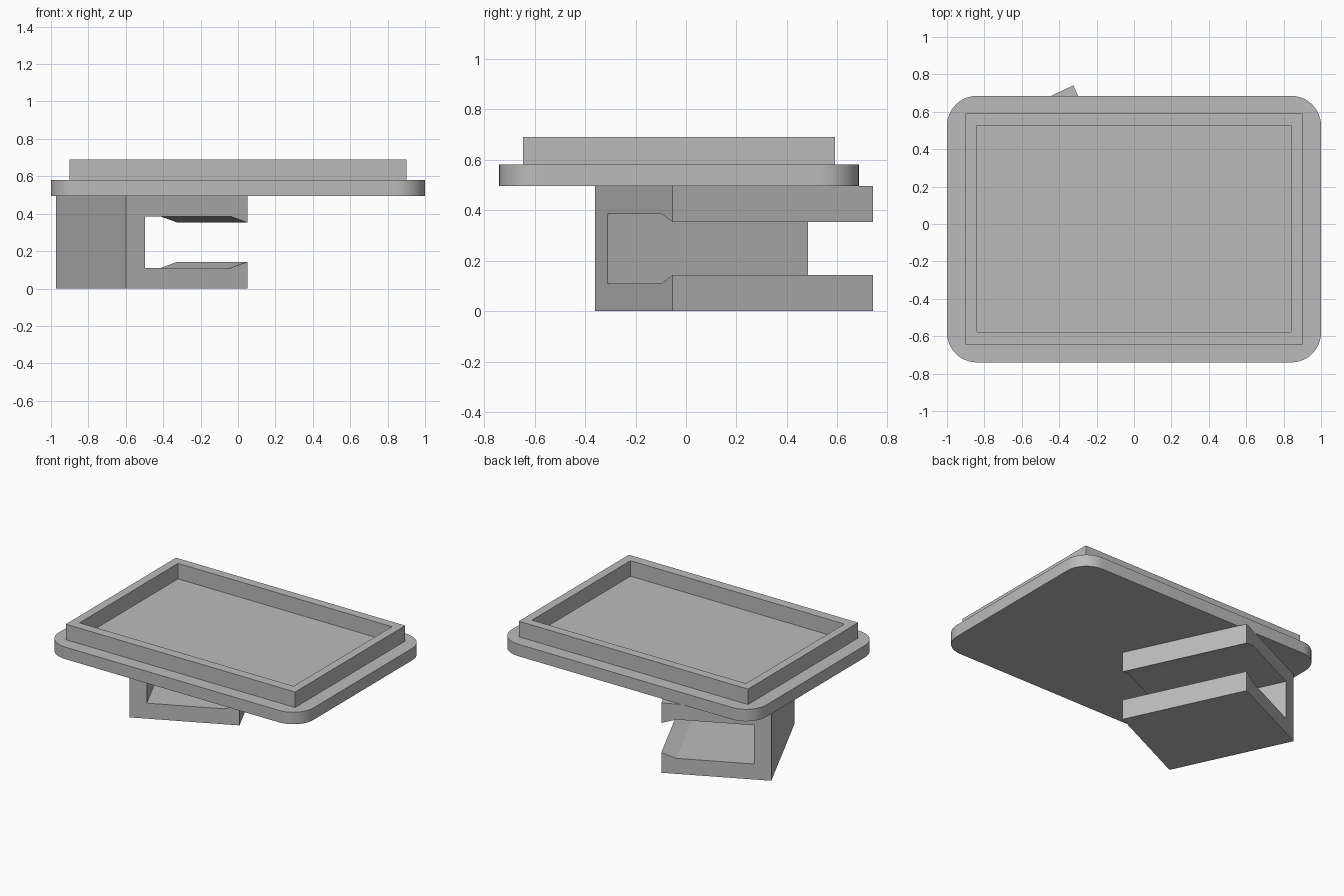
import bpy, bmesh, math
from mathutils import Matrix, Vector

cube = bpy.data.objects.get("Cube")
if cube:
    bpy.data.objects.remove(cube, do_unlink=True)

grey = bpy.data.materials.new("plain_grey")
grey.use_nodes = True
colour = (0.5, 0.5, 0.5, 1)
grey.diffuse_color = colour
grey.node_tree.nodes["Principled BSDF"].inputs["Base Color"].default_value = colour


def finish(name, bm):
    bmesh.ops.recalc_face_normals(bm, faces=bm.faces)
    mesh = bpy.data.meshes.new(name)
    bm.to_mesh(mesh)
    bm.free()
    mesh.materials.append(grey)
    obj = bpy.data.objects.new(name, mesh)
    bpy.context.collection.objects.link(obj)
    return obj


def prism(bm, points, offset):
    """Extrude a closed outline along an offset."""
    face = bm.faces.new([bm.verts.new(p) for p in points])
    ext = bmesh.ops.extrude_face_region(bm, geom=[face], use_keep_orig=True)
    verts = [g for g in ext["geom"] if isinstance(g, bmesh.types.BMVert)]
    bmesh.ops.translate(bm, verts=verts, vec=offset)


def rectangle(x0, x1, y0, y1, z):
    return [(x0, y0, z), (x1, y0, z), (x1, y1, z), (x0, y1, z)]


# Base plate with rounded corners
bottom, deck, top = 0.495, 0.58, 0.69
x_half, y0, y1, radius, steps = 1.0, -0.74, 0.685, 0.16, 12
corners = [(x_half, y1), (-x_half, y1), (-x_half, y0), (x_half, y0)]
outline = []
for i, (cx, cy) in enumerate(corners):
    mx = cx - math.copysign(radius, cx)
    my = cy - math.copysign(radius, cy)
    for s in range(steps + 1):
        a = math.pi / 2 * (i + s / steps)
        outline.append((mx + radius * math.cos(a), my + radius * math.sin(a), bottom))
bm = bmesh.new()
prism(bm, outline, (0, 0, deck - bottom))
plate = finish("base_plate", bm)
bpy.context.view_layer.objects.active = plate
plate.select_set(True)
bpy.ops.object.shade_smooth_by_angle(angle=math.radians(30))
plate.select_set(False)

# Raised rectangular rim around the tray
bm = bmesh.new()
loops = []
for z in (deck, top):
    for ring in (rectangle(-0.9, 0.9, -0.645, 0.59, z),
                 rectangle(-0.84, 0.84, -0.577, 0.527, z)):
        loops.append([bm.verts.new(p) for p in ring])
low_out, low_in, up_out, up_in = loops
for a, b in ((low_out, up_out), (up_out, up_in), (up_in, low_in), (low_in, low_out)):
    for i in range(4):
        j = (i + 1) % 4
        bm.faces.new((a[i], a[j], b[j], b[i]))
finish("tray_rim", bm)

# Clamp bracket: a C section with sloping lips, turned under the plate
width, depth, wall, lip = 0.718, 0.879, 0.113, 0.62
section = [(0, 0), (width, 0), (width, 0.143), (lip, 0.11), (wall, 0.11),
           (wall, 0.385), (lip, 0.385), (width, 0.353), (width, bottom), (0, bottom)]
bm = bmesh.new()
prism(bm, [(u, 0, z) for u, z in section], (0, depth, 0))
turn = Matrix.Translation(Vector((-0.6, -0.36, 0))) @ Matrix.Rotation(math.radians(25.2), 4, "Z")
bmesh.ops.transform(bm, matrix=turn, verts=bm.verts)
finish("clamp_bracket", bm)
